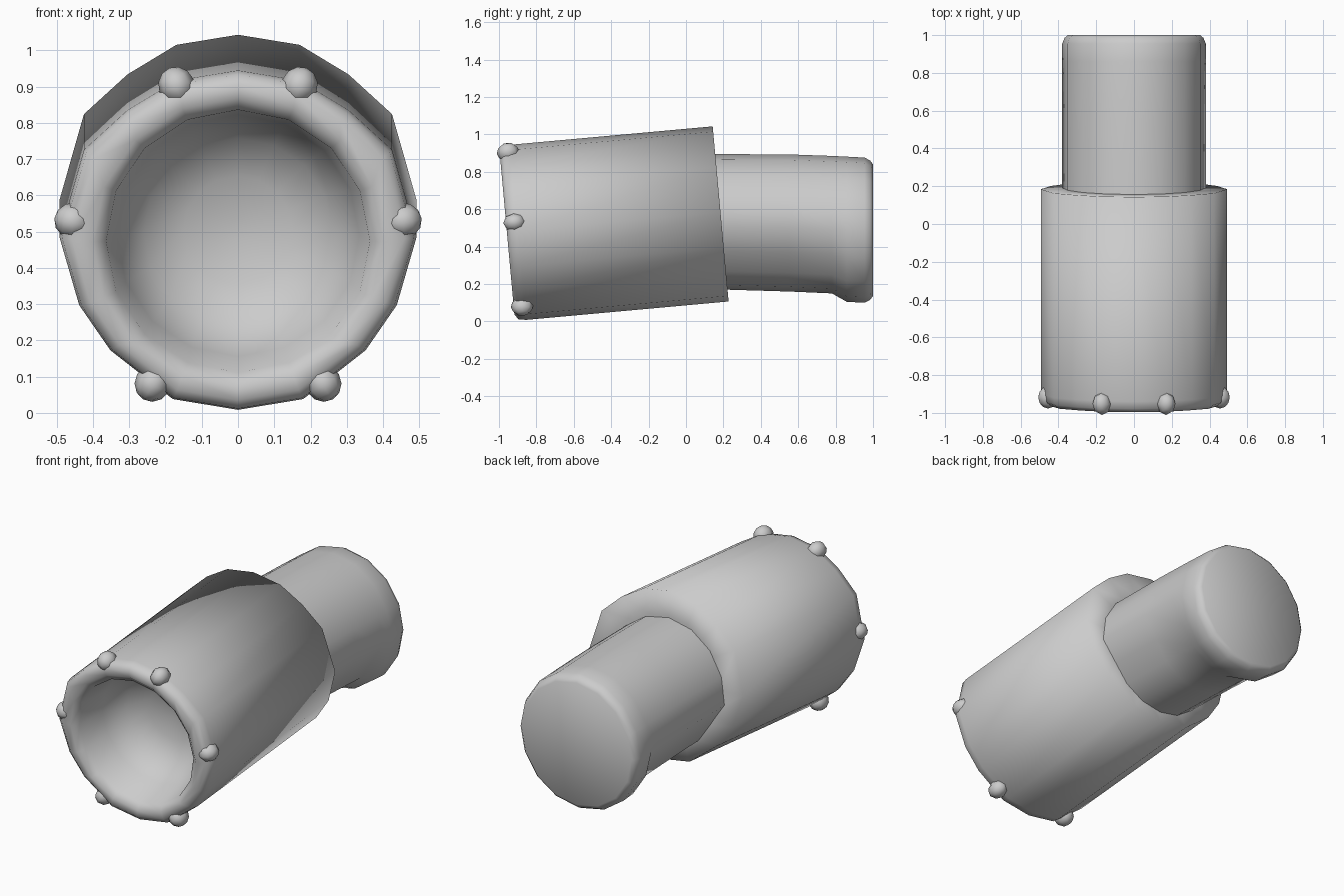
import bpy, bmesh, math
from mathutils import Matrix, Vector

if "Cube" in bpy.data.objects:
    bpy.data.objects.remove(bpy.data.objects["Cube"])

N = 16


def finish(bm, name, angle):
    bmesh.ops.recalc_face_normals(bm, faces=bm.faces)
    me = bpy.data.meshes.new(name)
    bm.to_mesh(me)
    bm.free()
    ob = bpy.data.objects.new(name, me)
    bpy.context.collection.objects.link(ob)
    bpy.ops.object.select_all(action='DESELECT')
    ob.select_set(True)
    bpy.context.view_layer.objects.active = ob
    bpy.ops.object.shade_smooth_by_angle(angle=math.radians(angle))
    return ob


def loft(name, rings, angle, matrix=Matrix()):
    """Skin equal-length loops of points and cap both ends."""
    bm = bmesh.new()
    loops = [[bm.verts.new(matrix @ Vector(p)) for p in r] for r in rings]
    for a, b in zip(loops, loops[1:]):
        for i in range(N):
            j = (i + 1) % N
            bm.faces.new((a[i], a[j], b[j], b[i]))
    bm.faces.new(loops[0])
    bm.faces.new(loops[-1])
    return finish(bm, name, angle)


# Local frame of the tilted barrel: +y runs from the mouth to the rear
tilt = Matrix.Translation((0, -0.957, 0.471)) @ Matrix.Rotation(math.radians(5.2), 4, 'X')

# Barrel cross-section (right half, top to bottom), mirrored to the left
half = [(0, .47), (.17, .442), (.305, .36), (.425, .25), (.493, .01),
        (.438, -.18), (.352, -.305), (.18, -.44), (0, -.47)]
section = half + [(-x, z) for x, z in half[-2:0:-1]]


def outer(t, s):
    return [(x * s, t, z * s) for x, z in section]


def circle(t, r):
    return [(r * math.sin(2 * math.pi * i / N), t, r * math.cos(2 * math.pi * i / N))
            for i in range(N)]


# Barrel with rounded lip and a hollow bowl inside the mouth
loft("barrel", [outer(1.147, .7), outer(1.147, 1), outer(.06, 1), outer(.02, .985),
                outer(0, .93), circle(0, .40), circle(.03, .364), circle(.2, .335),
                circle(.31, .26), circle(.36, .15), circle(.375, .03)], 100, tilt)


# Rear neck: the lower half is recessed between the barrel and the end collar
def neck_ring(y, zc, rx, rz, low):
    pts = []
    for i in range(N):
        a = 2 * math.pi * i / N
        s = low if math.cos(a) < -.01 else 1
        pts.append((rx * s * math.sin(a), y, zc + rz * s * math.cos(a)))
    return pts


loft("neck", [neck_ring(.1, .505, .38, .39, .85),
              neck_ring(.55, .5, .38, .393, .865),
              neck_ring(.78, .493, .38, .392, .875),
              neck_ring(.86, .49, .38, .391, .985),
              neck_ring(.955, .488, .38, .388, 1),
              neck_ring(.985, .488, .368, .372, 1),
              neck_ring(1.0, .488, .35, .352, 1)], 50)

# Six small knobs around the lip, mirrored left and right
for n, (x, z) in enumerate([(.17, .43), (.455, .055), (.235, -.395)]):
    for side, sx in (("right", 1), ("left", -1)):
        bm = bmesh.new()
        turn = Matrix.Rotation(math.atan2(sx * x, z), 4, 'Y')
        place = (tilt @ Matrix.Translation((sx * x, .045, z)) @ turn
                 @ Matrix.Diagonal((.05, .06, .052, 1)))
        bmesh.ops.create_uvsphere(bm, u_segments=8, v_segments=6, radius=1, matrix=place)
        finish(bm, f"lip_knob_{side}_{n + 1}", 60)
